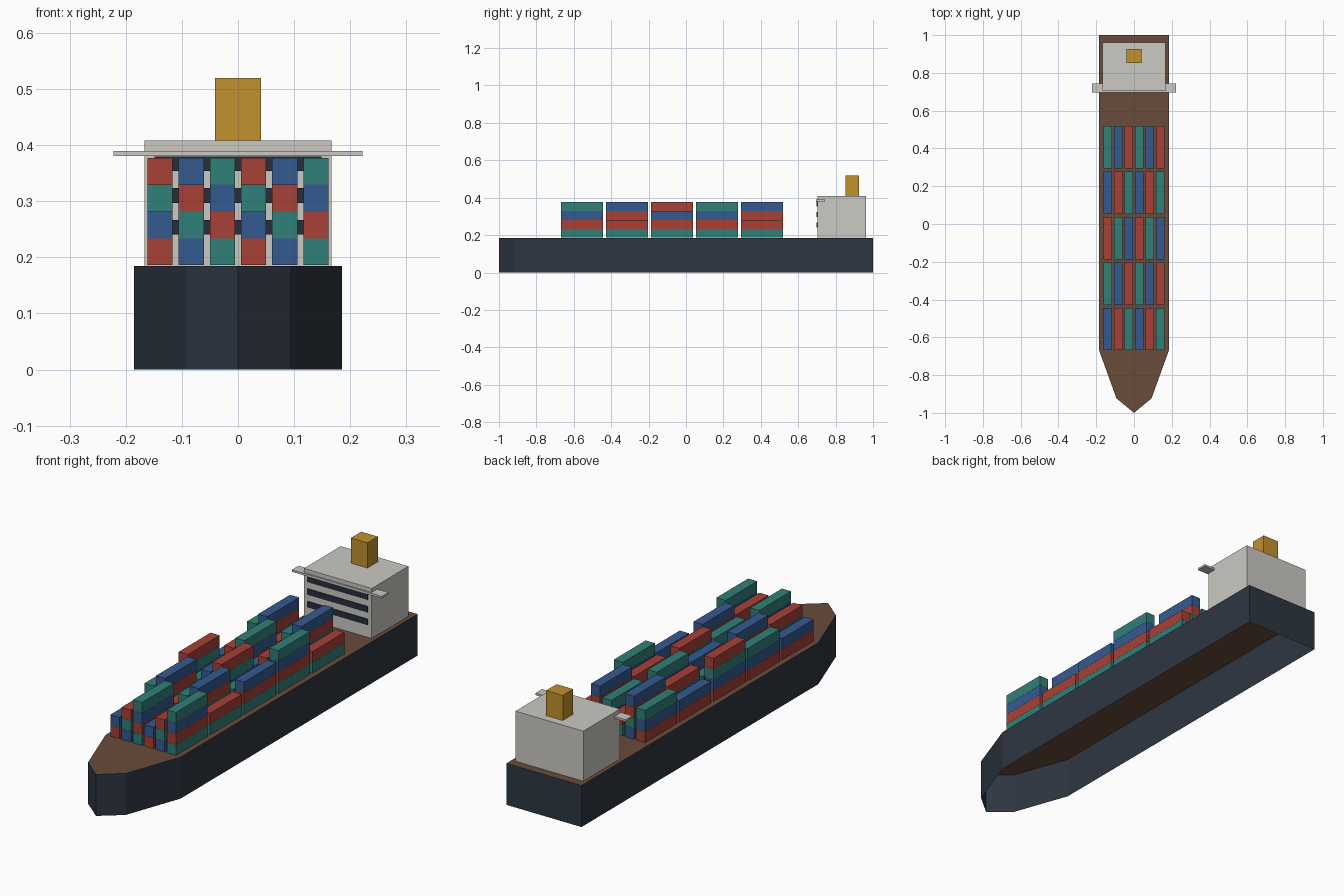
import bpy
import bmesh

cube = bpy.data.objects.get("Cube")
if cube:
    bpy.data.objects.remove(cube, do_unlink=True)


def material(name, rgb):
    mat = bpy.data.materials.new(name)
    mat.use_nodes = True
    color = (*rgb, 1)
    mat.diffuse_color = color
    mat.node_tree.nodes["Principled BSDF"].inputs["Base Color"].default_value = color
    return mat


hull_navy = material("hull_navy", (0.027, 0.037, 0.054))
deck_brown = material("deck_brown", (0.138, 0.07, 0.043))
house_white = material("house_white", (0.6, 0.585, 0.545))
window_dark = material("window_dark", (0.02, 0.027, 0.042))
funnel_gold = material("funnel_gold", (0.53, 0.285, 0.027))
container_colors = [
    material("container_red", (0.38, 0.053, 0.038)),
    material("container_blue", (0.035, 0.102, 0.28)),
    material("container_teal", (0.031, 0.214, 0.188)),
]


def finish(bm, name, *mats):
    mesh = bpy.data.meshes.new(name)
    bm.to_mesh(mesh)
    bm.free()
    for mat in mats:
        mesh.materials.append(mat)
    obj = bpy.data.objects.new(name, mesh)
    bpy.context.collection.objects.link(obj)
    return obj


def box(name, mat, x, y, z):
    """Box from (min, max) pairs on each axis."""
    bm = bmesh.new()
    bmesh.ops.create_cube(bm, size=1)
    for v in bm.verts:
        v.co = [pair[0] if c < 0 else pair[1] for c, pair in zip(v.co, (x, y, z))]
    return finish(bm, name, mat)


# Hull: plan outline raised into walls, closed by the deck and open underneath
DECK = 0.185
starboard = [(0, -1), (0.093, -0.923), (0.185, -0.668), (0.185, 1)]
outline = starboard + [(-x, y) for x, y in reversed(starboard[1:])]
bm = bmesh.new()
low = [bm.verts.new((x, y, 0)) for x, y in outline]
high = [bm.verts.new((x, y, DECK)) for x, y in outline]
for i in range(len(outline)):
    j = (i + 1) % len(outline)
    bm.faces.new((low[i], low[j], high[j], high[i]))
bm.faces.new(high).material_index = 1
finish(bm, "hull", hull_navy, deck_brown)

# Deckhouse with window bands, bridge wings and funnel
box("deckhouse", house_white, (-0.167, 0.167), (0.703, 0.962), (DECK, 0.408))
for i in range(3):
    z = 0.241 + i * 0.0563
    box(f"window_band_{i + 1}", window_dark, (-0.149, 0.149), (0.699, 0.704), (z, z + 0.026))
box("bridge_wings", house_white, (-0.222, 0.222), (0.696, 0.743), (0.381, 0.39))
box("funnel", funnel_gold, (-0.041, 0.041), (0.853, 0.926), (0.4, 0.52))

# Containers: five bays of six stacks, two to four high
LENGTH, WIDTH, HEIGHT = 0.224, 0.045, 0.048
for bay in range(5):
    y = -0.668 + bay * 0.2405
    for stack in range(6):
        x = (stack - 2.5) * 0.0556 - WIDTH / 2
        for tier in range(2 + (bay + stack) % 3):
            z = DECK + 0.001 + tier * HEIGHT
            box(f"container_{bay + 1}_{stack + 1}_{tier + 1}",
                container_colors[(stack + tier) % 3],
                (x, x + WIDTH), (y, y + LENGTH), (z, z + HEIGHT - 0.0005))
